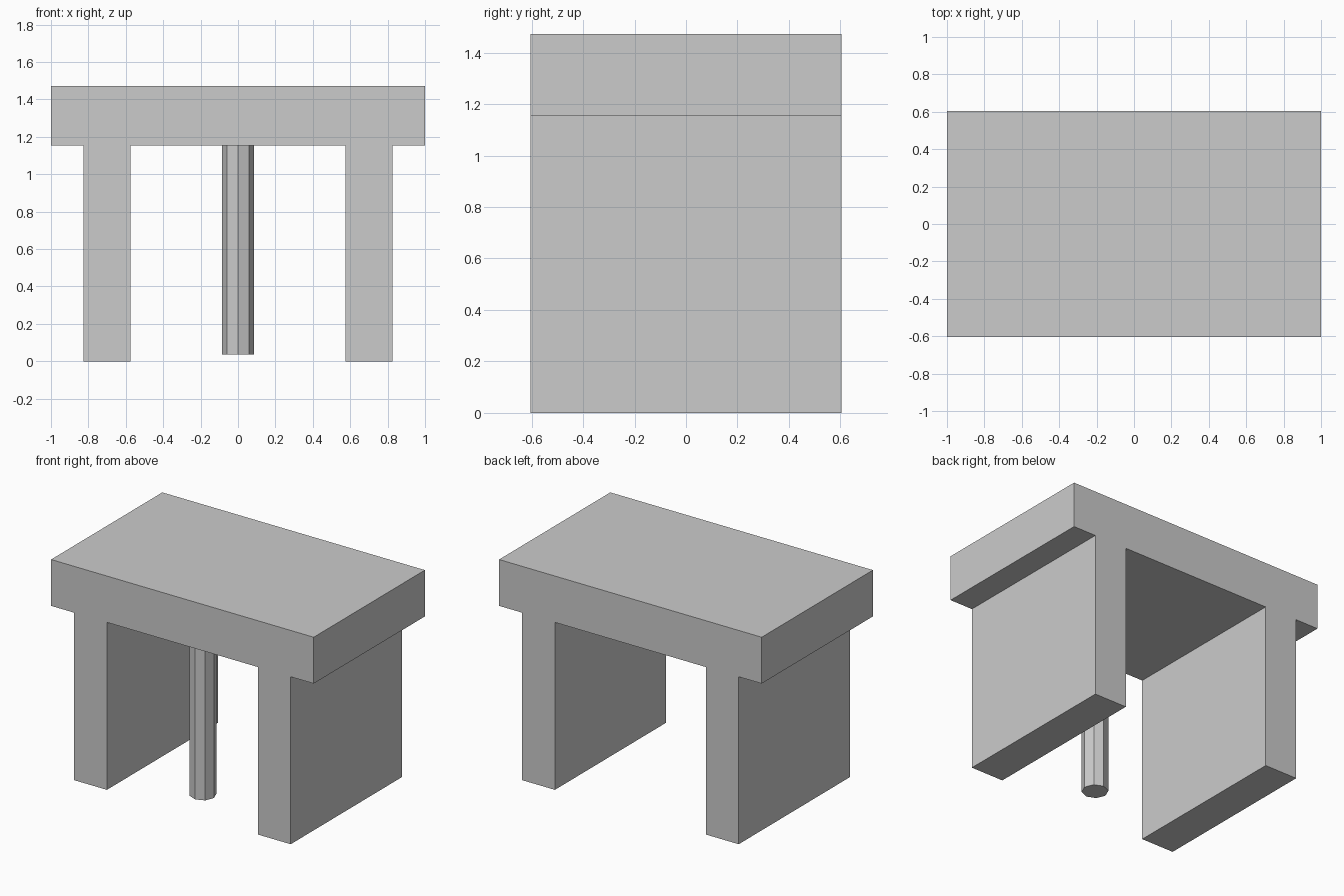
import bpy, bmesh, math
from mathutils import Vector

if "Cube" in bpy.data.objects:
    bpy.data.objects.remove(bpy.data.objects["Cube"])

HALF_DEPTH = 0.605
TOP_Z, UNDER_Z = 1.472, 1.153


def add_prism(name, outline, direction):
    """Extrude a flat outline into a closed solid."""
    bm = bmesh.new()
    face = bm.faces.new([bm.verts.new(p) for p in outline])
    ext = bmesh.ops.extrude_face_region(bm, geom=[face], use_keep_orig=True)
    moved = [g for g in ext["geom"] if isinstance(g, bmesh.types.BMVert)]
    bmesh.ops.translate(bm, verts=moved, vec=Vector(direction))
    bmesh.ops.recalc_face_normals(bm, faces=bm.faces)
    mesh = bpy.data.meshes.new(name)
    bm.to_mesh(mesh)
    bm.free()
    obj = bpy.data.objects.new(name, mesh)
    bpy.context.collection.objects.link(obj)
    return obj


# Slab top and two wall legs as one profile, mirrored across x = 0
half = [(0.575, UNDER_Z), (0.575, 0), (0.825, 0),
        (0.825, UNDER_Z), (1.0, UNDER_Z), (1.0, TOP_Z)]
profile = half + [(-x, z) for x, z in reversed(half)]
add_prism("table_body", [(x, -HALF_DEPTH, z) for x, z in profile],
          (0, 2 * HALF_DEPTH, 0))

# Eight-sided post hanging under the top, near the front
POST_Y, POST_R, POST_Z = -0.382, 0.085, 0.035
ring = [(POST_R * math.sin(i * math.pi / 4),
         POST_Y + POST_R * math.cos(i * math.pi / 4), POST_Z) for i in range(8)]
add_prism("hanging_post", ring, (0, 0, UNDER_Z - POST_Z))
